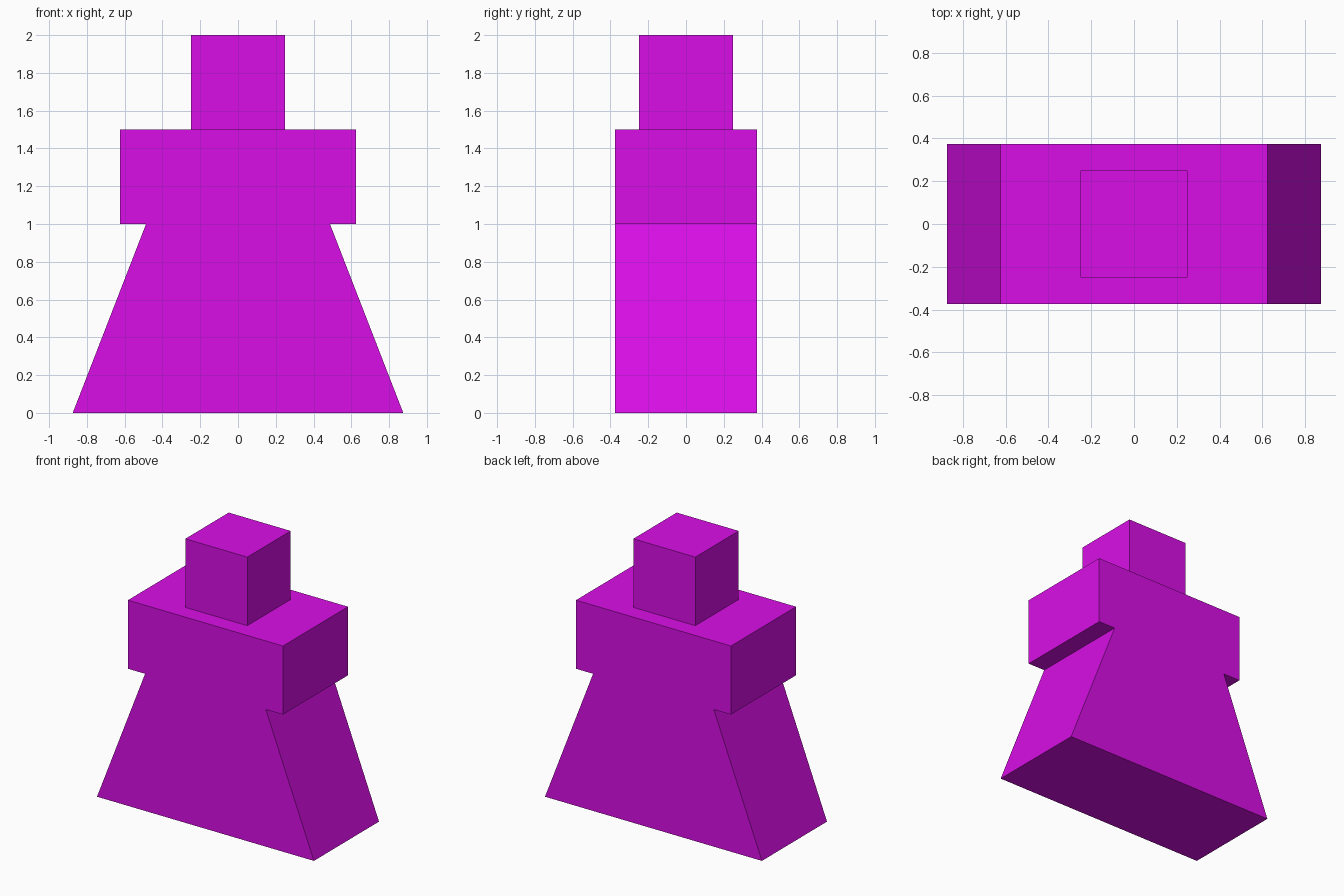
import bpy

if "Cube" in bpy.data.objects:
    bpy.data.objects.remove(bpy.data.objects["Cube"])

magenta = bpy.data.materials.new("magenta")
magenta.diffuse_color = (0.745, 0.0048, 0.855, 1.0)
magenta.use_nodes = True
magenta.node_tree.nodes["Principled BSDF"].inputs["Base Color"].default_value = magenta.diffuse_color


def prism(name, profile, depth):
    """Extrude a front-view (x, z) outline symmetrically along y."""
    n = len(profile)
    verts = [(x, y, z) for y in (-depth / 2, depth / 2) for x, z in profile]
    faces = [tuple(range(n)), tuple(reversed(range(n, 2 * n)))]
    faces += [(i, i + n, (i + 1) % n + n, (i + 1) % n) for i in range(n)]
    mesh = bpy.data.meshes.new(name)
    mesh.from_pydata(verts, [], faces)
    mesh.materials.append(magenta)
    obj = bpy.data.objects.new(name, mesh)
    bpy.context.collection.objects.link(obj)
    return obj


def trapezoid(bottom, top, z0, z1):
    """Counter-clockwise outline from half-widths at two heights."""
    return [(-bottom, z0), (bottom, z0), (top, z1), (-top, z1)]


# Flared base, block shoulders and cube head
prism("flared_base", trapezoid(0.875, 0.487, 0, 1.0), 0.75)
prism("shoulders", trapezoid(0.625, 0.625, 1.0, 1.5), 0.75)
prism("head", trapezoid(0.25, 0.25, 1.5, 2.0), 0.5)
